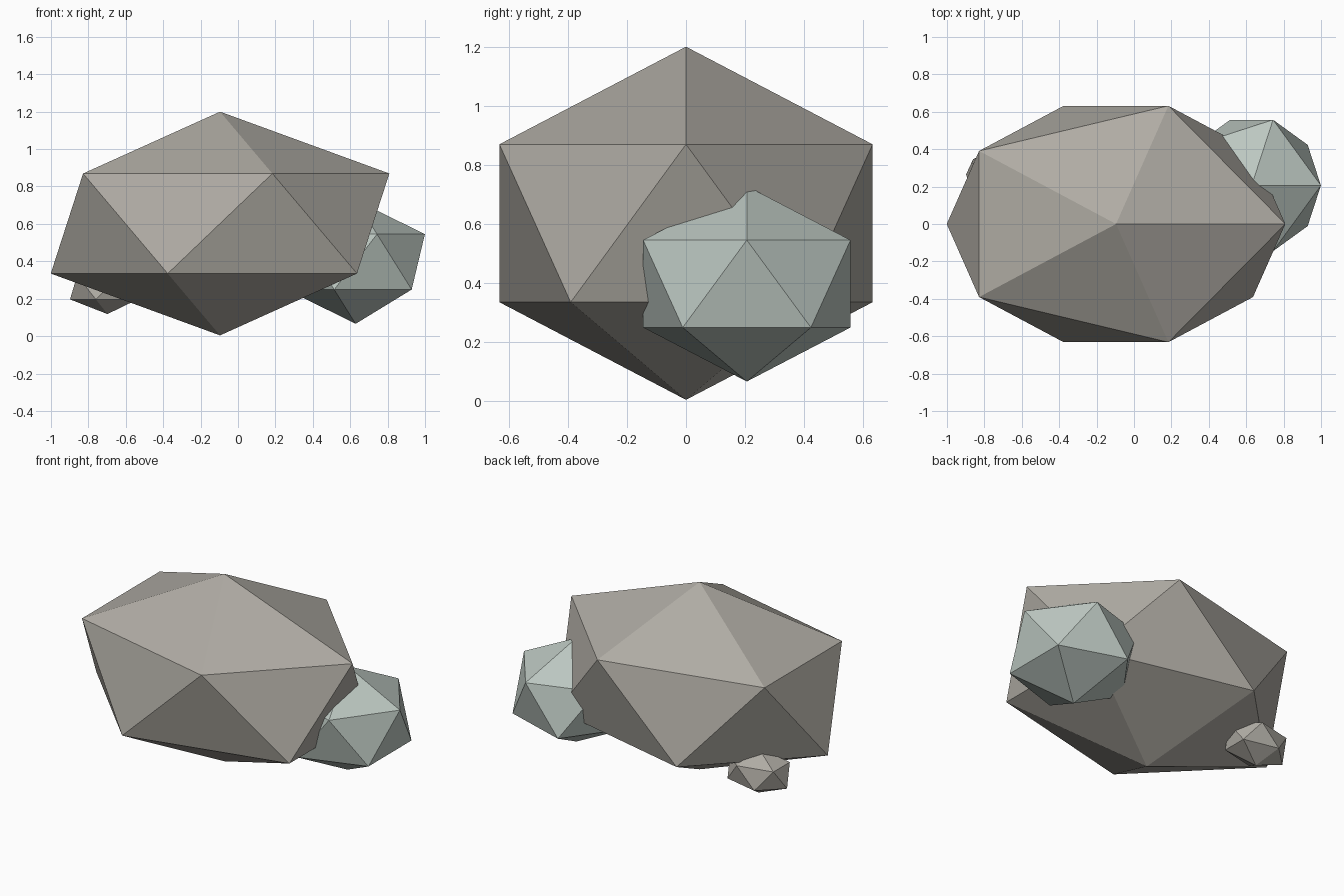
import bpy

if "Cube" in bpy.data.objects:
    bpy.data.objects.remove(bpy.data.objects["Cube"])


def material(name, rgb):
    mat = bpy.data.materials.new(name)
    mat.diffuse_color = (*rgb, 1)
    mat.use_nodes = True
    mat.node_tree.nodes["Principled BSDF"].inputs["Base Color"].default_value = mat.diffuse_color
    return mat


def rock(name, centre, radii, mat):
    # a flat-shaded twenty-sided stone, stretched per axis
    bpy.ops.mesh.primitive_ico_sphere_add(subdivisions=1, radius=1, location=centre)
    ob = bpy.context.object
    ob.name = name
    ob.scale = radii
    bpy.ops.object.transform_apply(location=False, rotation=False, scale=True)
    ob.data.materials.append(mat)
    return ob


warm = material("warm_stone", (0.43, 0.41, 0.37))
pale = material("pale_green_stone", (0.50, 0.57, 0.53))

# main boulder
rock("large_boulder", (-0.096, 0, 0.602), (1.012, 0.743, 0.598), warm)
# pale stone on the right, towards the back
rock("side_stone", (0.629, 0.206, 0.397), (0.414, 0.413, 0.331), pale)
# pebble under the left side, towards the back
rock("small_pebble", (-0.698, 0.264, 0.260), (0.224, 0.157, 0.142), warm)
